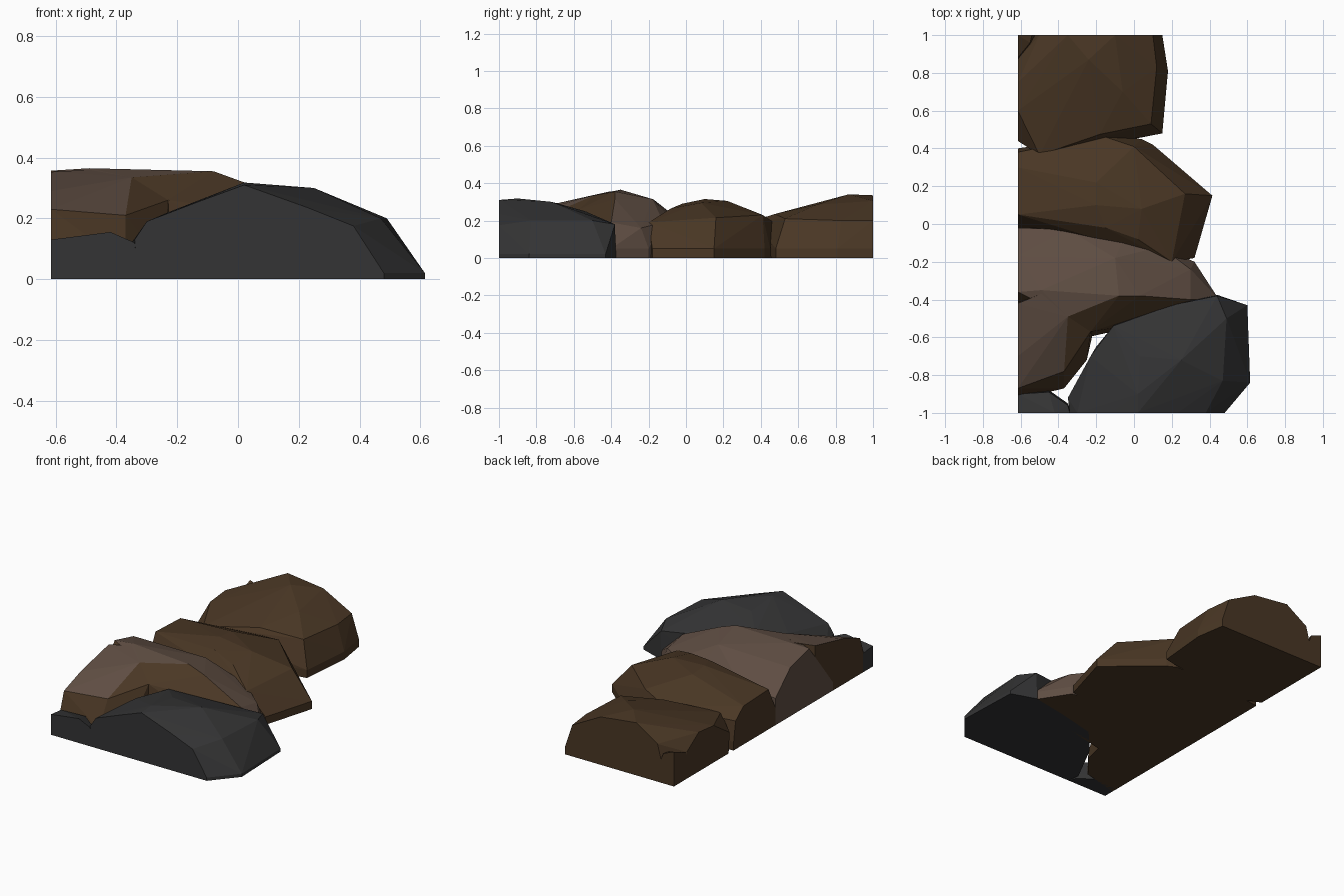
import bpy, bmesh

def material(name, rgb):
    m = bpy.data.materials.new(name)
    m.diffuse_color = (*rgb, 1)
    return m

BROWN = material("brown_stone", (0.068, 0.038, 0.018))
LIGHT = material("light_stone", (0.115, 0.076, 0.056))
GREY = material("grey_stone", (0.034, 0.034, 0.035))

def rock(name, base, foot, upper, mat, top_mat=None, is_top=None):
    """Faceted stone: hull of a ground outline, its low skirt and upper corners."""
    bm = bmesh.new()
    pts = [(x, y, z) for x, y in base for z in (0, foot)] + upper
    verts = [bm.verts.new(p) for p in pts]
    res = bmesh.ops.convex_hull(bm, input=verts)
    unused = {g for g in res["geom_interior"] + res["geom_unused"]
              if isinstance(g, bmesh.types.BMVert)}
    bmesh.ops.delete(bm, geom=list(unused), context='VERTS')
    bmesh.ops.recalc_face_normals(bm, faces=bm.faces)
    me = bpy.data.meshes.new(name)
    me.materials.append(mat)
    if top_mat:
        me.materials.append(top_mat)
        for f in bm.faces:
            f.material_index = int(is_top(f.normal, f.calc_center_median()))
    bm.to_mesh(me)
    bm.free()
    bpy.context.collection.objects.link(bpy.data.objects.new(name, me))

L = -0.615  # flat cut plane on the left

# Back stone
rock("back_stone",
     [(L, 0.45), (-0.5, 0.40), (-0.2, 0.48), (0.05, 0.46), (0.15, 0.48),
      (0.18, 0.81), (0.15, 1), (-0.55, 1), (L, 0.88)], 0.05,
     [(L, 0.44, 0.13), (-0.5, 0.365, 0.2), (-0.18, 0.475, 0.235), (0.09, 0.53, 0.21),
      (0.12, 0.83, 0.2), (0.10, 1, 0.2), (-0.06, 0.7, 0.285), (-0.24, 0.87, 0.34),
      (-0.1, 1, 0.305), (-0.35, 1, 0.335), (-0.5, 1, 0.24), (L, 0.6, 0.235),
      (L, 0.75, 0.25), (L, 0.87, 0.17)], BROWN)

# Small stone in the back corner
rock("back_corner_stone", [(L, 0.84), (-0.52, 0.9), (-0.49, 1), (L, 1)], 0.05,
     [(L, 0.88, 0.17), (-0.55, 0.96, 0.19), (-0.54, 1, 0.19), (L, 1, 0.22)], BROWN)

# Middle stone
rock("middle_stone",
     [(L, 0.40), (-0.5, 0.38), (-0.18, 0.46), (0.04, 0.45), (0.1, 0.42),
      (0.415, 0.15), (0.32, -0.18), (0.2, -0.2), (L, -0.05)], 0.05,
     [(L, 0.38, 0.18), (L, 0.3, 0.245), (L, 0.05, 0.255), (-0.5, 0.35, 0.2),
      (-0.18, 0.47, 0.19), (0.0, 0.41, 0.23), (0.27, 0.16, 0.215), (0.2, -0.2, 0.19),
      (-0.2, 0.22, 0.305), (-0.2, 0.1, 0.315), (-0.15, -0.02, 0.29),
      (0.04, 0.08, 0.295), (0.02, -0.08, 0.265)], BROWN)

# Ridge stone: light crest with a brown front slope
rock("ridge_stone",
     [(L, -0.02), (-0.4, -0.02), (0, -0.08), (0.32, -0.2), (0.45, -0.4),
      (0.2, -0.5), (-0.25, -0.6), (L, -0.6)], 0.05,
     [(L, -0.02, 0.17), (-0.35, -0.03, 0.2), (-0.05, -0.07, 0.2), (0.14, -0.12, 0.19),
      (L, -0.17, 0.31), (-0.1, -0.18, 0.315), (L, -0.36, 0.357), (-0.49, -0.35, 0.365),
      (-0.08, -0.38, 0.355), (0.03, -0.38, 0.315), (0.3, -0.4, 0.19),
      (-0.35, -0.49, 0.335), (-0.23, -0.57, 0.26), (0.3, -0.24, 0.16)],
     BROWN, LIGHT, lambda n, c: n.y > -0.3 and n.z > -0.5)

# Front lobe of the ridge stone
rock("ridge_front_lobe",
     [(L, -0.93), (-0.5, -0.88), (-0.37, -0.87), (-0.25, -0.72), (-0.2, -0.5), (L, -0.4)], 0.05,
     [(L, -0.87, 0.23), (-0.37, -0.78, 0.21), (-0.44, -0.56, 0.305), (-0.23, -0.57, 0.26),
      (-0.35, -0.49, 0.335), (-0.49, -0.37, 0.36), (L, -0.42, 0.353), (L, -0.7, 0.29)],
     BROWN, LIGHT, lambda n, c: n.z > 0.5 and c.x < -0.42)

# Grey front stone
rock("front_stone",
     [(-0.33, -1), (-0.34, -0.92), (-0.2, -0.65), (-0.05, -0.48), (0.2, -0.42),
      (0.44, -0.375), (0.6, -0.43), (0.615, -0.84), (0.48, -1)], 0.02,
     [(-0.34, -1, 0.13), (-0.3, -1, 0.19), (-0.13, -1, 0.255), (0.02, -1, 0.31),
      (0.23, -1, 0.235), (0.38, -1, 0.175), (-0.35, -0.92, 0.12), (-0.23, -0.7, 0.22),
      (-0.11, -0.54, 0.25), (0.2, -0.43, 0.2), (0.44, -0.38, 0.18), (0.49, -0.5, 0.2),
      (0.47, -0.83, 0.2), (0.25, -0.72, 0.3), (0.02, -0.9, 0.318), (0.03, -0.7, 0.295)], GREY)

# Small grey stone in the front corner
rock("front_corner_stone",
     [(L, -1), (-0.33, -1), (-0.35, -0.95), (-0.45, -0.88), (L, -0.9)], 0.03,
     [(L, -1, 0.13), (-0.42, -1, 0.155), (-0.34, -1, 0.12), (-0.35, -0.96, 0.11),
      (-0.45, -0.89, 0.12), (L, -0.9, 0.12)], GREY)
